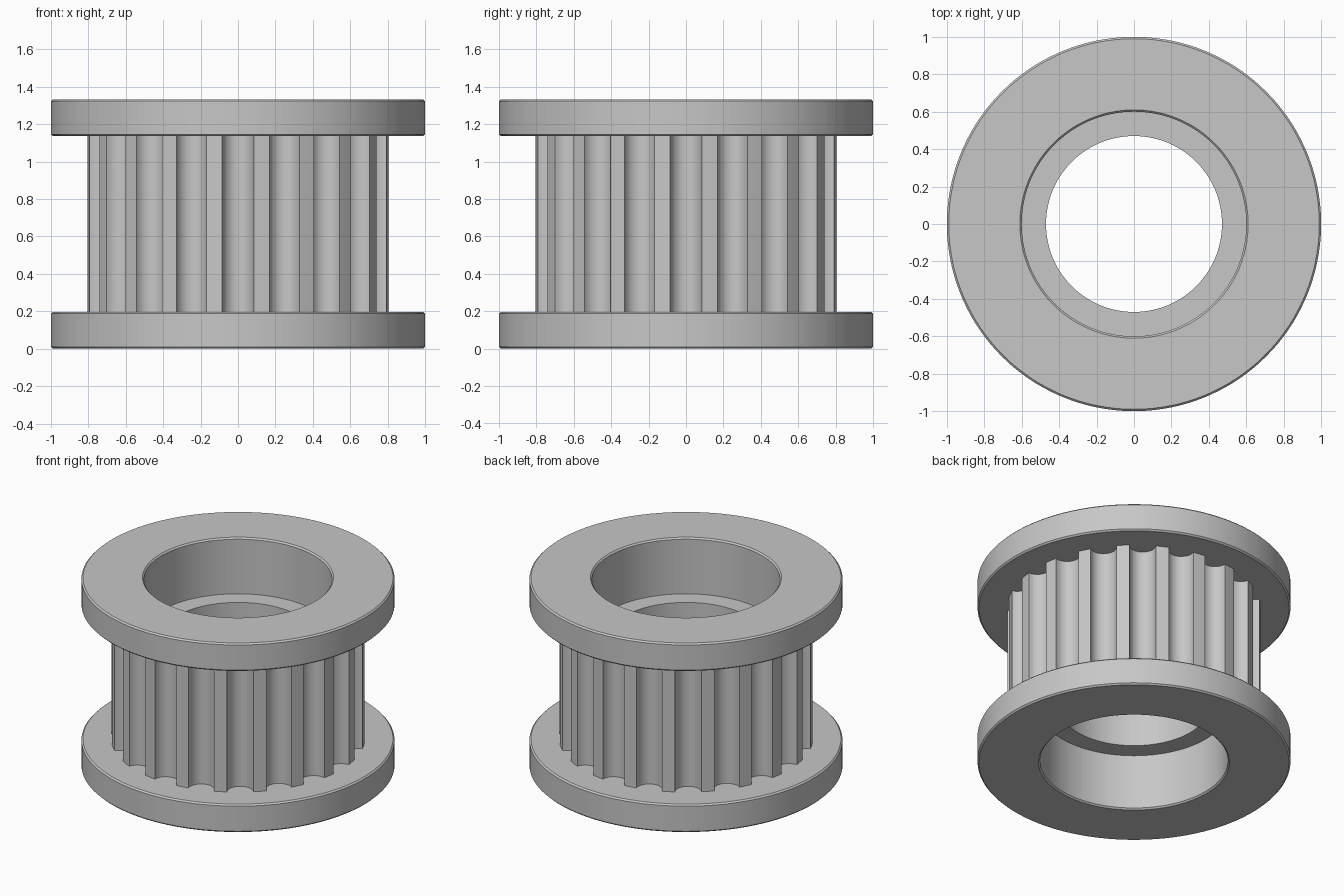
import bpy
import bmesh
from math import sin, cos, pi, radians, atan2, hypot

if "Cube" in bpy.data.objects:
    bpy.data.objects.remove(bpy.data.objects["Cube"])

TEETH = 20
TIP_R = 0.81                 # radius of the tooth lands
BORE_R, POCKET_R = 0.47, 0.60
HEIGHT, FLANGE, POCKET = 1.333, 0.197, 0.395
BEVEL = 0.01
ARC_STEPS = 12

# Material
steel = bpy.data.materials.new("grey_steel")
steel.use_nodes = True
grey = (0.57, 0.57, 0.57, 1)
steel.diffuse_color = grey
steel.node_tree.nodes["Principled BSDF"].inputs["Base Color"].default_value = grey

# Tooth outline as (angle, radius): one round groove and one land per pitch
half = radians(6)
groove_r = TIP_R * sin(half)
groove_y = TIP_R * cos(half)
outline = []
for i in range(TEETH):
    mid = i * 2 * pi / TEETH
    for k in range(ARC_STEPS + 1):
        t = pi * k / ARC_STEPS
        across, out = -groove_r * cos(t), groove_y - groove_r * sin(t)
        outline.append((mid + atan2(across, out), hypot(across, out)))
    outline.append((mid + pi / TEETH, TIP_R))

# Lower half profile as (radius, z), from bore to teeth; None follows the outline
lower = [
    (BORE_R, POCKET),
    (POCKET_R, POCKET),
    (POCKET_R, BEVEL),
    (POCKET_R + BEVEL, 0),
    (1 - BEVEL, 0),
    (1, BEVEL),
    (1, FLANGE - BEVEL),
    (1 - BEVEL, FLANGE),
    (None, FLANGE),
]
upper = [(r, HEIGHT - z) for r, z in reversed(lower)]

# Toothed pulley: sweep the closed profile through every outline angle
bm = bmesh.new()
rings = []
for r, z in lower + upper:
    ring = []
    for angle, tooth_r in outline:
        rad = tooth_r if r is None else r
        ring.append(bm.verts.new((rad * sin(angle), -rad * cos(angle), z)))
    rings.append(ring)

count = len(outline)
for j, a in enumerate(rings):
    b = rings[(j + 1) % len(rings)]
    for i in range(count):
        n = (i + 1) % count
        bm.faces.new((a[i], a[n], b[n], b[i]))
bmesh.ops.recalc_face_normals(bm, faces=bm.faces)

mesh = bpy.data.meshes.new("toothed_pulley")
bm.to_mesh(mesh)
bm.free()
mesh.materials.append(steel)
pulley = bpy.data.objects.new("toothed_pulley", mesh)
bpy.context.collection.objects.link(pulley)

# Smooth curved walls, crisp edges
bpy.ops.object.select_all(action="DESELECT")
pulley.select_set(True)
bpy.context.view_layer.objects.active = pulley
bpy.ops.object.shade_smooth_by_angle(angle=radians(30))
